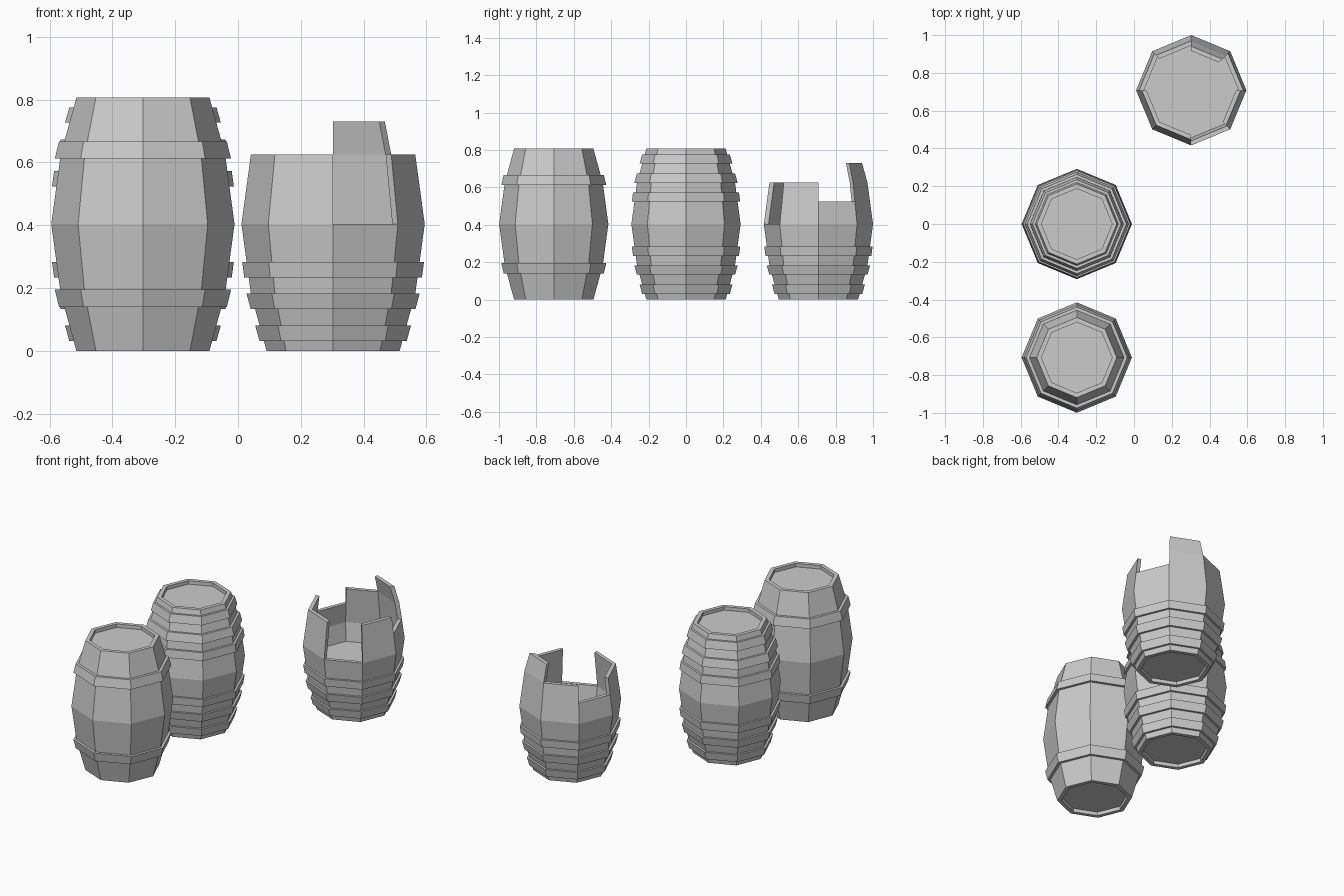
import bpy, bmesh
from math import cos, sin, pi

if "Cube" in bpy.data.objects:
    bpy.data.objects.remove(bpy.data.objects["Cube"])

SIDES = 8
H = 0.807
WALL = 0.025
PROFILE = [(0, .212), (.182, .262), (H / 2, .292), (H - .182, .262), (H, .212)]


def radius(z):
    for (z0, r0), (z1, r1) in zip(PROFILE, PROFILE[1:]):
        if z <= z1:
            return r0 + (r1 - r0) * (z - z0) / (z1 - z0)
    return PROFILE[-1][1]


def pt(r, z, i):
    a = 2 * pi * i / SIDES
    return (r * cos(a), r * sin(a), z)


def finish(name, bm, loc):
    bmesh.ops.remove_doubles(bm, verts=bm.verts, dist=1e-5)
    bmesh.ops.recalc_face_normals(bm, faces=bm.faces)
    me = bpy.data.meshes.new(name)
    bm.to_mesh(me)
    bm.free()
    ob = bpy.data.objects.new(name, me)
    ob.location = (*loc, 0)
    bpy.context.collection.objects.link(ob)


def face(bm, *pts):
    bm.faces.new([bm.verts.new(p) for p in pts])


def lathe(bm, pts, cap_start=False, cap_end=False):
    """Sweep (r, z) points round the eight sides."""
    for (r0, z0), (r1, z1) in zip(pts, pts[1:]):
        for i in range(SIDES):
            face(bm, pt(r0, z0, i), pt(r0, z0, i + 1), pt(r1, z1, i + 1), pt(r1, z1, i))
    for use, (r, z) in ((cap_start, pts[0]), (cap_end, pts[-1])):
        if use:
            face(bm, *[pt(r, z, i) for i in range(SIDES)])


def hoop(name, z0, z1, loc, t=.014):
    bm = bmesh.new()
    a, b = radius(z0), radius(z1)
    lathe(bm, [(a - .003, z0), (a + t, z0), (b + t, z1), (b - .003, z1), (a - .003, z0)])
    finish(name, bm, loc)


def full_barrel(name, loc):
    # body with recessed lid and base
    rim, dip = .187, .022
    bm = bmesh.new()
    lathe(bm, [(rim, dip), (rim, 0)] + [(r, z) for z, r in PROFILE]
          + [(rim, H), (rim, H - dip)], True, True)
    finish(name, bm, loc)


def broken_barrel(name, loc, heights, floor=.29):
    rim, dip, mid = .187, .022, H / 2
    bm = bmesh.new()
    # lower cup with inner floor
    lathe(bm, [(rim, dip), (rim, 0)] + [(r, z) for z, r in PROFILE[:3]], True)
    lathe(bm, [(radius(mid) - WALL, mid), (radius(floor) - WALL, floor)], False, True)
    # snapped staves of differing heights
    levels = [mid, .525, .625, .73]

    def corner(i, z):
        return pt(radius(z), z, i), pt(radius(z) - WALL, z, i)

    for i, h in enumerate(heights):
        for z0, z1 in zip(levels, levels[1:]):
            if z1 > h:
                break
            for k in (0, 1):
                face(bm, corner(i, z0)[k], corner(i + 1, z0)[k],
                     corner(i + 1, z1)[k], corner(i, z1)[k])
            for side, other in ((i, i - 1), (i + 1, (i + 1) % SIDES)):
                if heights[other] < z1:
                    face(bm, *corner(side, z0), *reversed(corner(side, z1)))
        face(bm, *corner(i, h), *reversed(corner(i + 1, h)))
    finish(name, bm, loc)


FRONT, MIDDLE, BACK = (-.303, -.707), (-.303, 0), (.303, .708)

# front barrel: one hoop at each end
full_barrel("front_barrel", FRONT)
hoop("front_hoop_low", .14, .195, FRONT, .017)
hoop("front_hoop_high", H - .195, H - .14, FRONT, .017)

# middle barrel: three hoops at each end; broken barrel: lower three only
full_barrel("middle_barrel", MIDDLE)
broken_barrel("broken_barrel", BACK,
              [.525, .73, .625, .525, .625, .625, H / 2, .625])
for n, (z0, z1) in enumerate([(.031, .08), (.133, .183), (.234, .283)]):
    hoop(f"middle_hoop_low_{n}", z0, z1, MIDDLE)
    hoop(f"middle_hoop_high_{n}", H - z1, H - z0, MIDDLE)
    hoop(f"broken_hoop_{n}", z0, z1, BACK)
